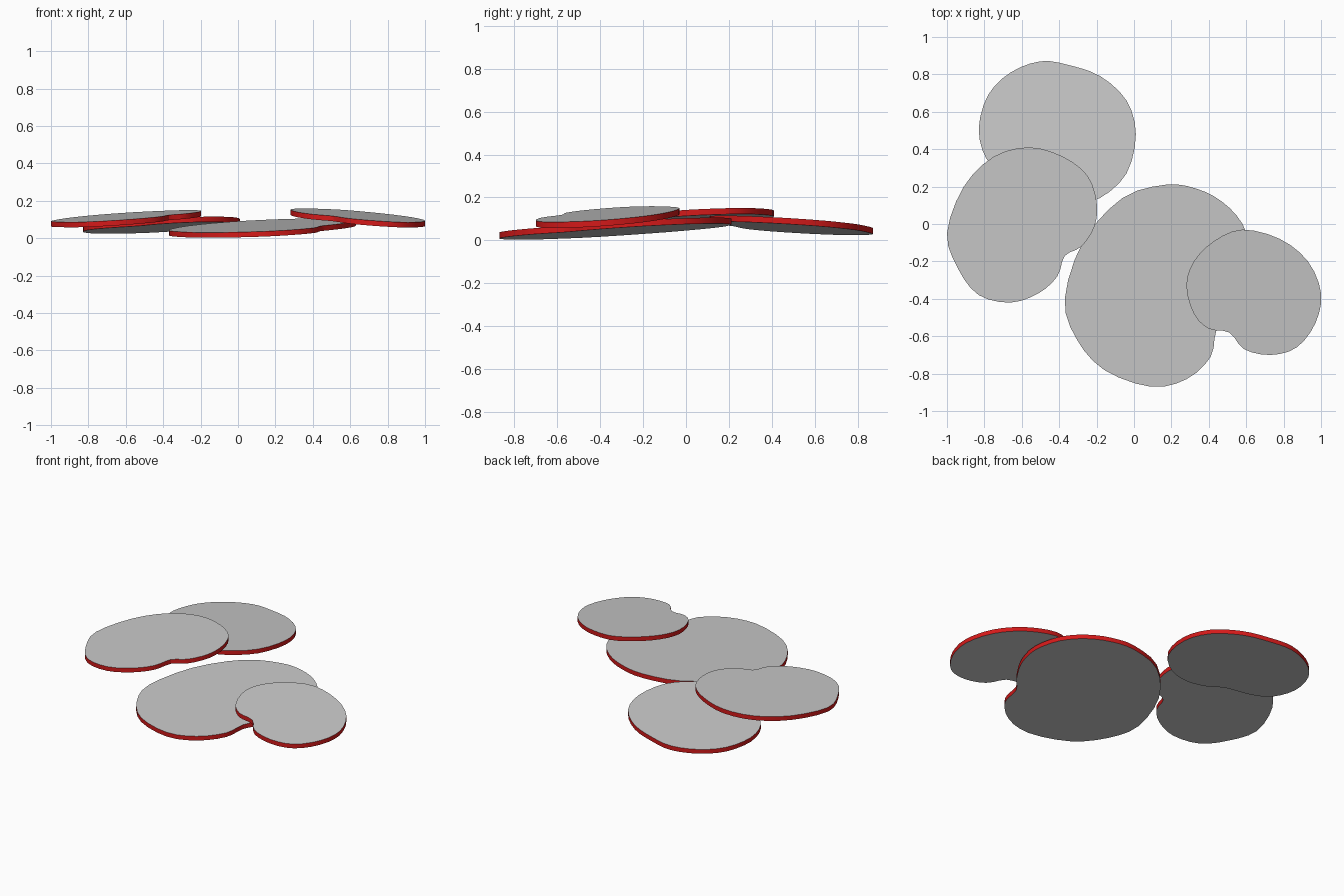
import bpy, bmesh
from mathutils import Vector

cube = bpy.data.objects.get("Cube")
if cube:
    bpy.data.objects.remove(cube, do_unlink=True)


def make_material(name, colour):
    mat = bpy.data.materials.new(name)
    mat.use_nodes = True
    mat.diffuse_color = colour
    mat.node_tree.nodes["Principled BSDF"].inputs["Base Color"].default_value = colour
    return mat


GREY = make_material("light grey", (0.58, 0.58, 0.58, 1))
RED = make_material("red rim", (0.66, 0.01, 0.01, 1))
THICKNESS = 0.028
STEPS = 3


def smooth_loop(points):
    """Closed Catmull-Rom loop through the control points."""
    pts = [Vector(p) / 100 for p in points]
    n = len(pts)
    loop = []
    for i in range(n):
        a, b, c, d = (pts[(i + k) % n] for k in (-1, 0, 1, 2))
        for s in range(STEPS):
            t = s / STEPS
            loop.append(0.5 * (2 * b + (c - a) * t + (2 * a - 5 * b + 4 * c - d) * t ** 2
                               + (3 * b - a - 3 * c + d) * t ** 3))
    return loop


def make_plate(name, outline, centre, height, slope):
    """Flat kidney-shaped plate, tilted by its slope along x and y."""
    bm = bmesh.new()
    rings = []
    for drop in (THICKNESS, 0):
        rings.append([bm.verts.new((p.x, p.y, height - drop
                                    + slope[0] * (p.x - centre[0])
                                    + slope[1] * (p.y - centre[1])))
                      for p in smooth_loop(outline)])
    low, top = rings
    bm.faces.new(top)
    bm.faces.new(low[::-1])
    n = len(top)
    for i in range(n):
        j = (i + 1) % n
        rim = bm.faces.new((low[i], low[j], top[j], top[i]))
        rim.material_index = 1
    bmesh.ops.recalc_face_normals(bm, faces=bm.faces)
    mesh = bpy.data.meshes.new(name)
    bm.to_mesh(mesh)
    bm.free()
    mesh.materials.append(GREY)
    mesh.materials.append(RED)
    obj = bpy.data.objects.new(name, mesh)
    bpy.context.collection.objects.link(obj)
    bpy.ops.object.select_all(action='DESELECT')
    obj.select_set(True)
    bpy.context.view_layer.objects.active = obj
    bpy.ops.object.shade_smooth_by_angle()


# Outlines run counter-clockwise, in hundredths of a unit
make_plate("large_front_plate",
           [(-37, -40), (-31, -61), (-16, -78), (9, -87), (28, -83), (41, -71),
            (44, -57), (52, -47), (60, -33), (63, -17), (58, 0), (47, 12),
            (33, 19), (17, 21), (-6, 14), (-27, -9)],
           (0.12, -0.33), 0.067, (0.038, 0.057))

make_plate("right_side_plate",
           [(-100, -5), (-94, -24), (-83, -38), (-66, -42), (-51, -37), (-41, -28),
            (-37, -17), (-28, -12), (-21, -1), (-20, 12), (-25, 26), (-38, 36),
            (-56, 41), (-75, 36), (-91, 20)],
           (-0.6, 0), 0.118, (0.06, 0.045))

make_plate("back_plate",
           [(-83, 51), (-79, 35), (-69, 27), (-53, 22), (-44, 15), (-32, 11),
            (-18, 14), (-4, 27), (1, 48), (-4, 66), (-18, 79), (-35, 85),
            (-50, 87), (-66, 81), (-78, 69)],
           (-0.42, 0.5), 0.082, (0.047, -0.06))

make_plate("left_side_plate",
           [(28, -33), (32, -48), (40, -56), (51, -58), (59, -67), (73, -70),
            (87, -66), (97, -53), (100, -37), (93, -20), (78, -8), (58, -3),
            (43, -9), (32, -20)],
           (0.65, -0.37), 0.122, (-0.076, 0.067))
